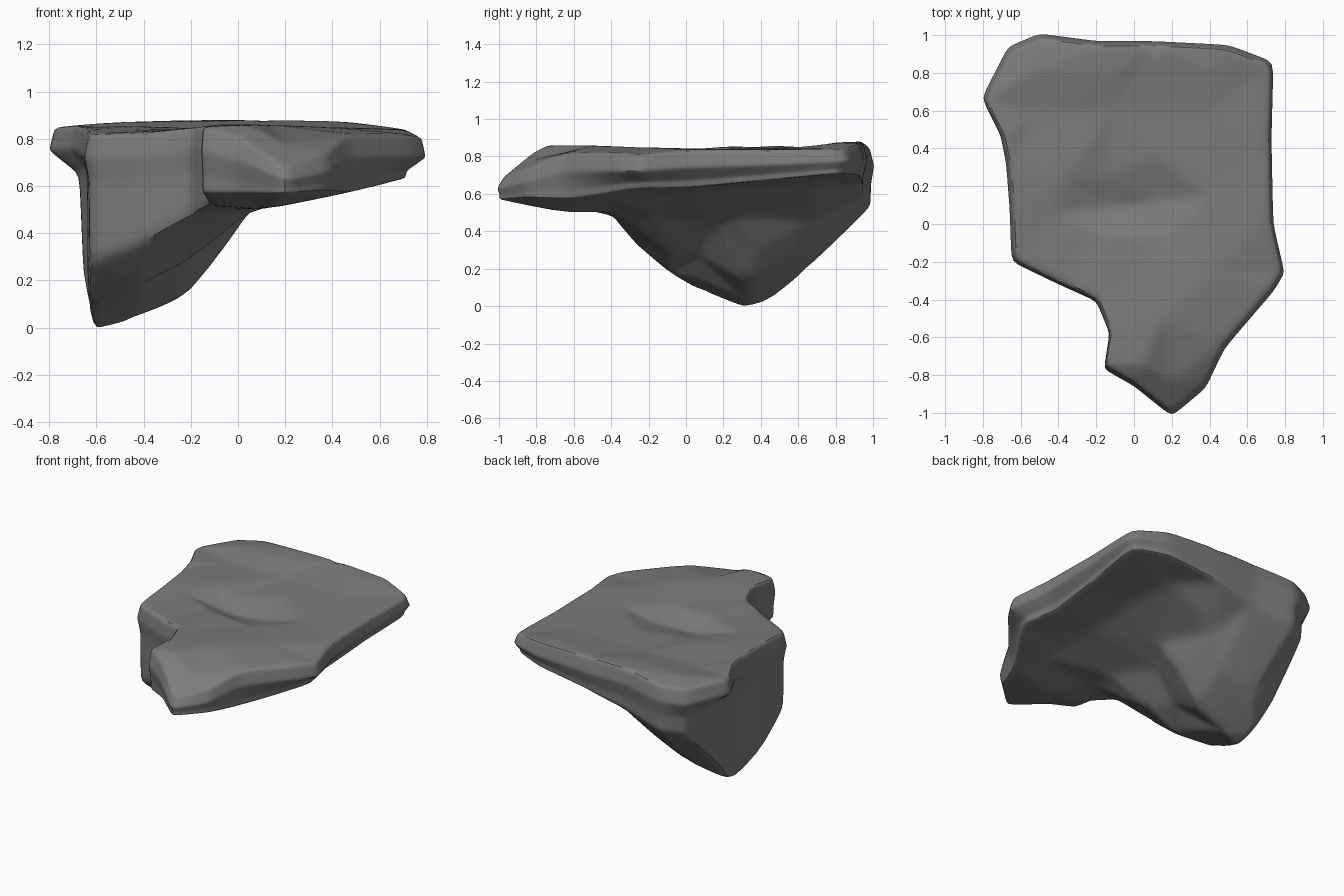
import bpy, bmesh
from mathutils import Vector
from mathutils.geometry import delaunay_2d_cdt

cube = bpy.data.objects.get("Cube")
if cube:
    bpy.data.objects.remove(cube)

stone = bpy.data.materials.new("grey stone")
stone.use_nodes = True
stone.diffuse_color = (0.2, 0.2, 0.2, 1)
stone.node_tree.nodes["Principled BSDF"].inputs["Base Color"].default_value = (0.2, 0.2, 0.2, 1)

CENTRE = Vector((0.1, 0.1))

# Rim of the ledge: x, y, top height, underside height, underside inset scale
RIM = [
    (-.5, 1.01, .85, .53, .98), (-.67, .94, .84, .51, .95), (-.81, .67, .85, .18, .83),
    (-.71, .47, .86, .02, .89), (-.68, .32, .85, -.01, .92), (-.66, .08, .84, .08, .97),
    (-.65, -.2, .82, .28, .97), (-.4, -.32, .83, .37, .98), (-.2, -.41, .85, .48, .98),
    (-.13, -.58, .86, .52, .98), (-.16, -.77, .85, .57, .98), (0, -.86, .81, .57, .97),
    (.2, -1.02, .68, .57, .99), (.38, -.87, .74, .58, .98), (.48, -.66, .82, .57, .96),
    (.74, -.36, .82, .62, .89), (.8, -.26, .81, .63, .87), (.74, 0, .84, .63, .88),
    (.73, .45, .84, .67, .92), (.74, .86, .84, .71, .96), (.5, .95, .87, .7, .97),
    (.1, .97, .88, .65, .97), (-.2, .97, .88, .59, .97),
]

# Bowl, its raised lip and the ripples on the top: x, y, z
TOP = [
    (.14, .12, .78), (-.12, .09, .77), (-.38, .24, .855), (-.16, .25, .82), (.12, .36, .84),
    (.4, .15, .84), (.15, -.08, .83), (-.16, -.06, .84), (-.42, .05, .84), (0, -.25, .84),
    (.4, -.25, .85), (.15, -.5, .86), (.05, -.74, .86), (.2, -.83, .78), (-.5, .6, .84),
    (-.1, .6, .84), (.4, .6, .85), (-.55, .8, .87), (-.1, .8, .875), (.4, .82, .875),
]

# Keel, its front ridge and the hollow beside it: x, y, z
UNDER = [
    (-.45, .33, .03), (-.23, .34, .12), (-.45, .63, .18), (-.2, .62, .28), (-.08, .36, .3),
    (-.08, .7, .46), (.06, .3, .5), (.35, .4, .64), (.3, .7, .66), (.35, 0, .6),
    (-.07, .15, .44), (-.4, .05, .14), (-.26, .07, .27), (.05, -.19, .49), (-.2, -.1, .29),
    (-.42, -.09, .18), (-.02, -.38, .5), (.4, -.4, .57), (.12, -.66, .5),
]

bm = bmesh.new()


def rim_loop(scale_of, height_of):
    """Ring of vertices following the rim, scaled toward the centre."""
    loop = []
    for row in RIM:
        p = CENTRE + (Vector(row[:2]) - CENTRE) * scale_of(row)
        loop.append(bm.verts.new((p.x, p.y, height_of(row))))
    return loop


def cap(loop, inner, flip):
    """Triangulate a surface between a rim loop and loose interior points."""
    verts = loop + [bm.verts.new(p) for p in inner]
    flat = [v.co.xy for v in verts]
    result = delaunay_2d_cdt(flat, [], [list(range(len(loop)))], 1, 1e-5)
    for tri in result[2]:
        face = [verts[result[3][i][0]] for i in tri]
        bm.faces.new(face[::-1] if flip else face)


def wall(upper, lower):
    n = len(upper)
    for i in range(n):
        j = (i + 1) % n
        bm.faces.new((upper[i], lower[i], lower[j], upper[j]))


# Ledge top, broken edge, keel wall and underside
top = rim_loop(lambda r: .972, lambda r: r[2])
mid = rim_loop(lambda r: 1, lambda r: r[2] - min(.1, .5 * (r[2] - r[3])))
base = rim_loop(lambda r: (.15 + r[4]) / 1.15, lambda r: r[2] - min(.2, .8 * (r[2] - r[3])))
low = rim_loop(lambda r: r[4], lambda r: r[3])
wall(top, mid)
wall(mid, base)
wall(base, low)
cap(top, TOP, False)
cap(low, UNDER, True)
bmesh.ops.recalc_face_normals(bm, faces=bm.faces)

mesh = bpy.data.meshes.new("rock_ledge")
bm.to_mesh(mesh)
bm.free()
mesh.materials.append(stone)
rock = bpy.data.objects.new("rock_ledge", mesh)
bpy.context.collection.objects.link(rock)
bpy.context.view_layer.objects.active = rock
rock.select_set(True)

# Weathered edges that keep the broken planes
sub = rock.modifiers.new("refine", "SUBSURF")
sub.subdivision_type = "SIMPLE"
sub.levels = sub.render_levels = 3
soft = rock.modifiers.new("weathering", "SMOOTH")
soft.factor = .5
soft.iterations = 7
for name in ("refine", "weathering"):
    bpy.ops.object.modifier_apply(modifier=name)

bpy.ops.object.shade_smooth_by_angle(angle=.6)
